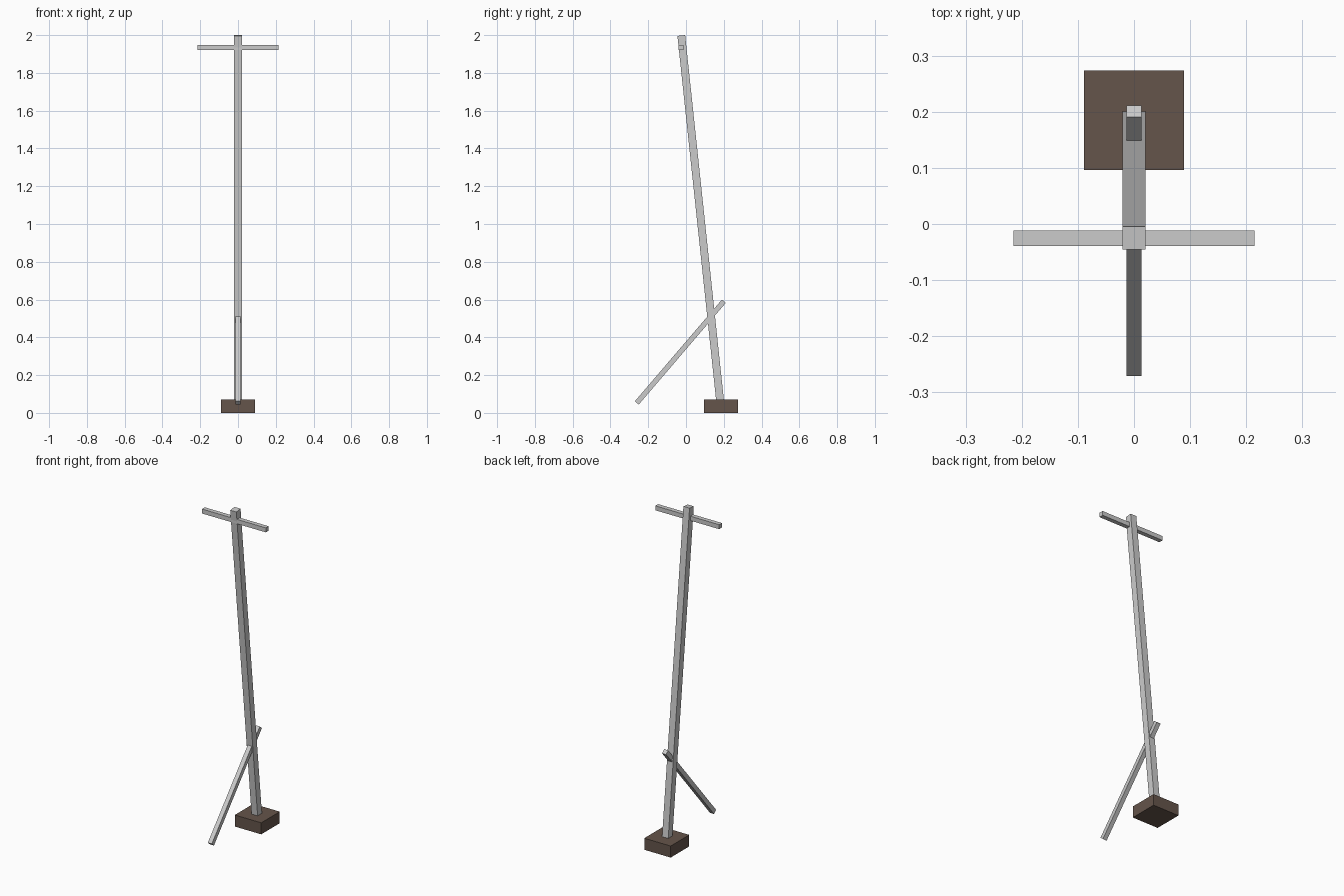
import bpy
from mathutils import Vector

if "Cube" in bpy.data.objects:
    bpy.data.objects.remove(bpy.data.objects["Cube"])


def material(name, rgb):
    mat = bpy.data.materials.new(name)
    mat.diffuse_color = (*rgb, 1)
    mat.use_nodes = True
    mat.node_tree.nodes["Principled BSDF"].inputs["Base Color"].default_value = mat.diffuse_color
    return mat


def box(name, centre, size):
    bpy.ops.mesh.primitive_cube_add(size=1, location=centre)
    obj = bpy.context.object
    obj.name = name
    obj.scale = size
    bpy.ops.object.transform_apply(location=False, rotation=False, scale=True)
    return obj


def beam(name, start, end, width):
    """Square beam in the x = 0 plane between two (y, z) points."""
    a, b = Vector((0, *start)), Vector((0, *end))
    d = b - a
    obj = box(name, (a + b) / 2, (width, width, d.length))
    # Tilt about x so the beam axis follows start -> end
    obj.rotation_euler.x = Vector((d.z, -d.y)).angle_signed(Vector((1, 0)))
    return obj


# Square foot block
foot = box("foot_block", (0, 0.185, 0.035), (0.178, 0.178, 0.07))
foot.data.materials.append(material("brown", (0.13, 0.09, 0.07)))

# Leaning main post, sunk into the foot
beam("main_post", (0.184, 0.03), (-0.025, 1.998), 0.041)

# Horizontal bar near the top
box("cross_bar", (0, -0.0255, 1.935), (0.43, 0.027, 0.027))

# Diagonal brace passing through the post
beam("diagonal_brace", (-0.2605, 0.053), (0.2005, 0.591), 0.027)
